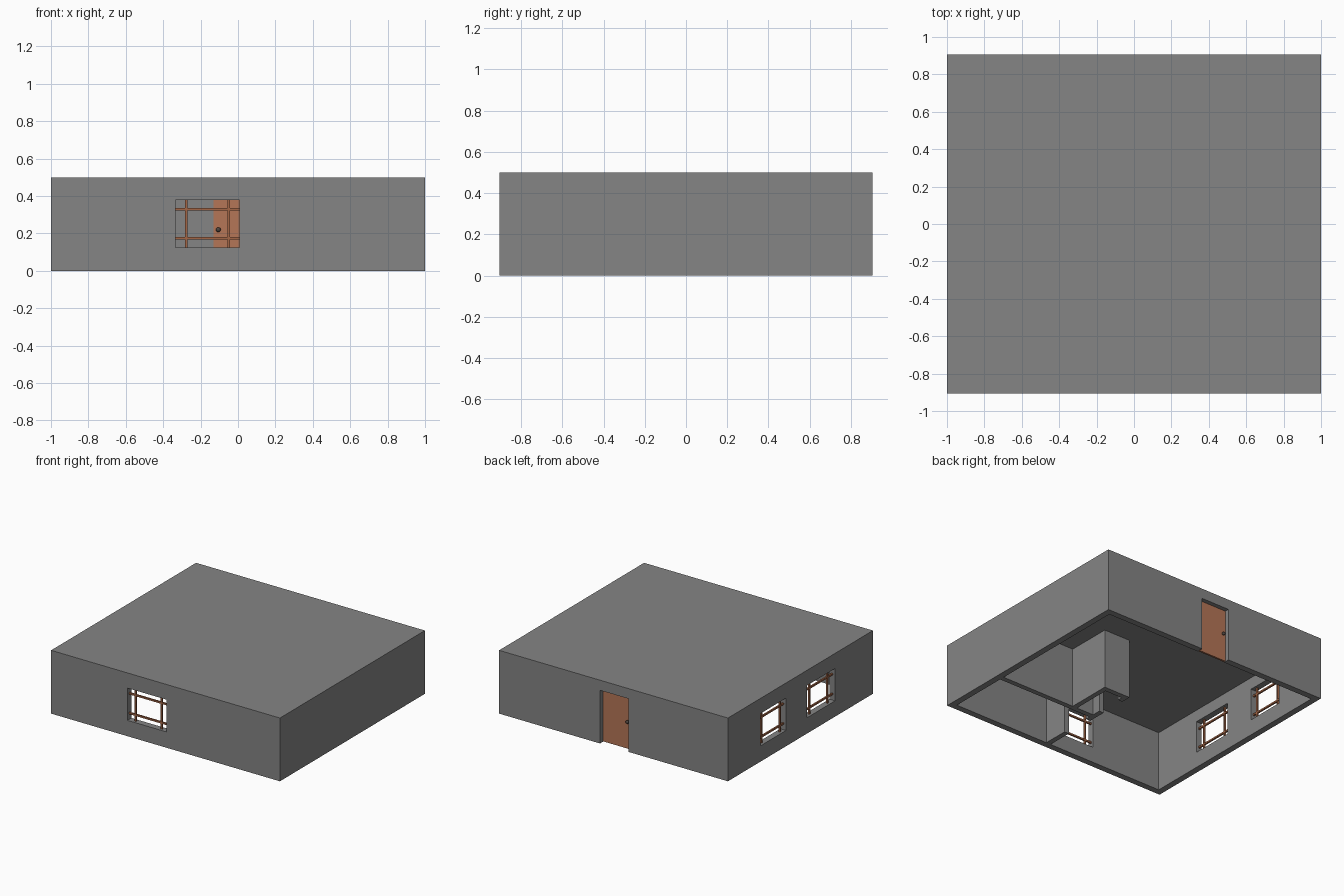
import bpy, bmesh
from mathutils import Vector

if "Cube" in bpy.data.objects:
    bpy.data.objects.remove(bpy.data.objects["Cube"])

T = 0.05                       # outer wall thickness
P = 0.04                       # partition thickness
HX, HY, H = 1.0, 0.905, 0.5    # half width, half depth, height
CEIL = 0.475                   # underside of roof


def material(name, rgb):
    m = bpy.data.materials.new(name)
    m.diffuse_color = (*rgb, 1)
    m.use_nodes = True
    m.node_tree.nodes["Principled BSDF"].inputs["Base Color"].default_value = m.diffuse_color
    return m


def box(name, x, y, z, mat=None):
    """Box from (min, max) ranges on each axis."""
    bm = bmesh.new()
    bmesh.ops.create_cube(bm, size=1)
    size = Vector((x[1] - x[0], y[1] - y[0], z[1] - z[0]))
    mid = Vector((sum(x), sum(y), sum(z))) / 2
    for v in bm.verts:
        v.co = Vector(a * b for a, b in zip(v.co, size)) + mid
    me = bpy.data.meshes.new(name)
    bm.to_mesh(me)
    bm.free()
    ob = bpy.data.objects.new(name, me)
    bpy.context.collection.objects.link(ob)
    if mat:
        me.materials.append(mat)
    return ob


def cut(ob, x, y, z):
    """Subtract a box from an object."""
    c = box("cutter", x, y, z, plaster)
    c.hide_render = True
    mod = ob.modifiers.new("cut", 'BOOLEAN')
    mod.operation, mod.solver, mod.object = 'DIFFERENCE', 'EXACT', c
    bpy.context.view_layer.objects.active = ob
    bpy.ops.object.modifier_apply(modifier=mod.name)
    bpy.data.objects.remove(c)


plaster = material("dark_grey_plaster", (0.233, 0.233, 0.233))
wood = material("door_wood", (0.46, 0.18, 0.095))
frame = material("window_wood", (0.36, 0.13, 0.06))
metal = material("knob_metal", (0.08, 0.06, 0.05))

# Outer walls and flat roof, open underneath
shell = box("walls_and_roof", (-HX, HX), (-HY, HY), (0, H), plaster)
cut(shell, (-HX + T, HX - T), (-HY + T, HY - T), (-0.1, CEIL))

# Window openings with crossed bars
WZ = (0.125, 0.38)
BAR = 0.0065


def window(name, span, along_x):
    wall = HY if along_x else HX
    depth = (-wall - 0.1, -wall + T + 0.1)
    cut(shell, *((span, depth) if along_x else (depth, span)), WZ)
    mid, zmid, c = sum(span) / 2, sum(WZ) / 2, -wall + 0.025
    d = (c - BAR, c + BAR)
    for i, s in enumerate((-1, 1)):
        u = mid + s * 0.114
        z = zmid + s * 0.078
        ur, zr = (u - BAR, u + BAR), (z - BAR, z + BAR)
        box(f"{name}_upright_{i}", *((ur, d) if along_x else (d, ur)), WZ, frame)
        box(f"{name}_rail_{i}", *((span, d) if along_x else (d, span)), zr, frame)


window("front_window", (-0.333, 0.008), True)
window("side_window_back", (0.18, 0.495), False)
window("side_window_front", (-0.432, -0.085), False)

# Back doorway, door leaf and knobs
DX, DZ = (-0.13, 0.118), 0.42
cut(shell, DX, (HY - T - 0.1, HY + 0.1), (-0.1, DZ))
box("door", DX, (HY - T, HY - 0.035), (0.004, DZ), wood)
for side, y in (("inner", HY - T - 0.012), ("outer", HY - 0.023)):
    bpy.ops.mesh.primitive_uv_sphere_add(segments=16, ring_count=8, radius=0.013,
                                         location=(-0.105, y, 0.22))
    knob = bpy.context.object
    knob.name = f"door_knob_{side}"
    knob.data.materials.append(metal)
    bpy.ops.object.shade_smooth_by_angle()

# Interior partitions: a room in the front right corner and a small closet
X1 = 0.108
X0 = X1 - P
box("room_wall", (X0, HX - T), (-0.33 - P, -0.33), (0, CEIL), plaster)
box("closet_side_wall", (0.30 - P, 0.30), (-0.33, 0.03), (0, CEIL), plaster)
box("closet_back_wall", (X0, 0.30 - P), (0.03 - P, 0.03), (0, CEIL), plaster)
closet_front = box("closet_door_wall", (X0, X1), (-0.33, 0.03 - P), (0, CEIL), plaster)
cut(closet_front, (X0 - 0.1, X1 + 0.1), (-0.26, -0.05), (-0.1, DZ))
room_front = box("room_door_wall", (X0, X1), (-HY + T, -0.33 - P), (0, CEIL), plaster)
cut(room_front, (X0 - 0.1, X1 + 0.1), (-0.65, -0.41), (-0.1, DZ))
